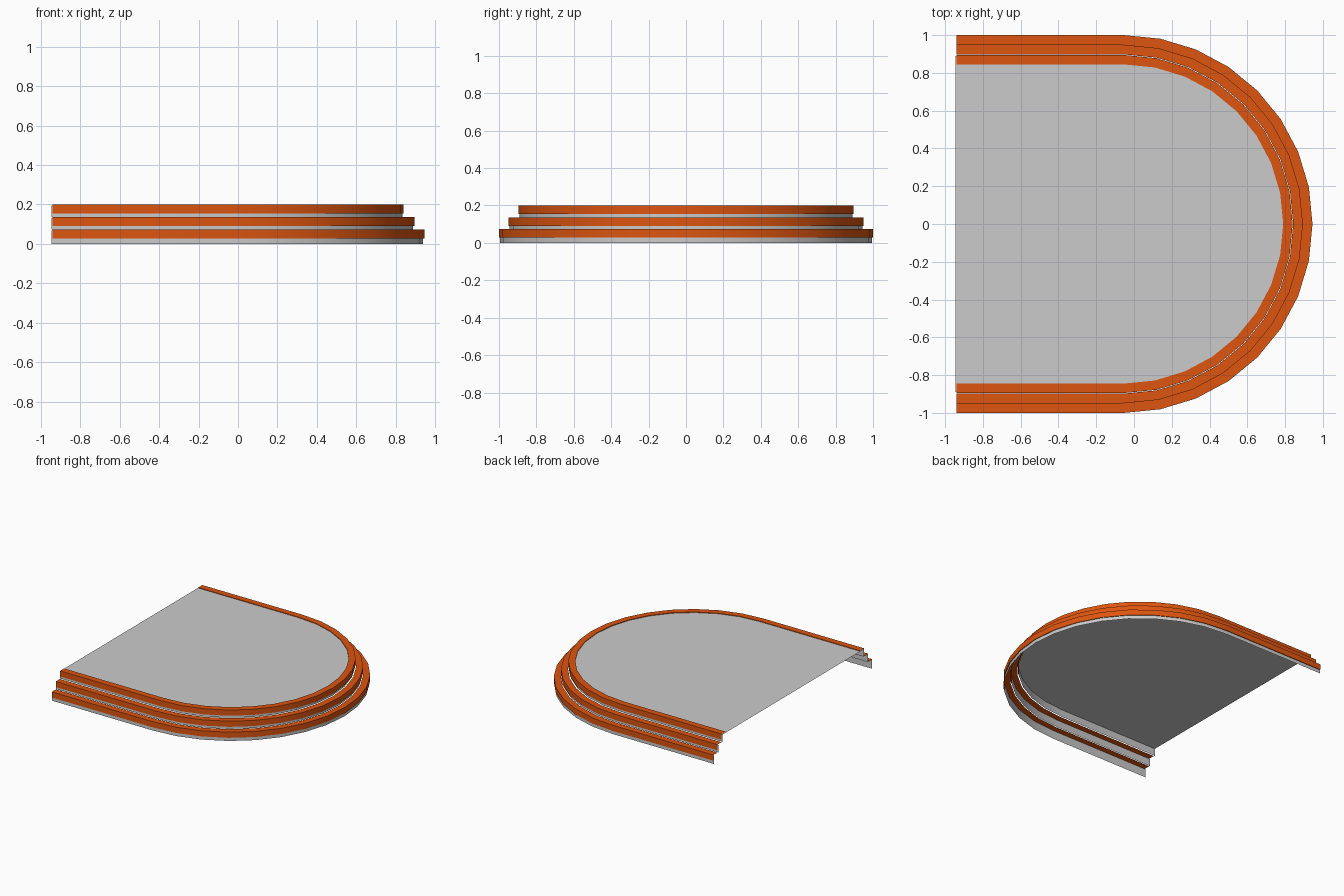
import bpy
import math

if "Cube" in bpy.data.objects:
    bpy.data.objects.remove(bpy.data.objects["Cube"])

CX = -0.055      # centre of the rounded end
SEGMENTS = 16    # facets around the half circle
RISE = 0.0636    # height of one step

orange = bpy.data.materials.new("orange_edge")
orange.diffuse_color = (0.72, 0.09, 0.005, 1)
orange.use_nodes = True
orange.node_tree.nodes["Principled BSDF"].inputs["Base Color"].default_value = orange.diffuse_color


def d_path(r, x_back):
    """Open D outline of half-width r: straight side, half circle, straight side."""
    arc = [(CX + r * math.cos(a), r * math.sin(a))
           for a in (-math.pi / 2 + math.pi * i / SEGMENTS for i in range(SEGMENTS + 1))]
    return [(x_back, -r)] + arc + [(x_back, r)]


def ribbon(name, profile, x_back, material=None, cap=False):
    """Sweep an (r, z) profile, listed bottom to top, along the D outline."""
    verts = [(x, y, z) for r, z in profile for x, y in d_path(r, x_back)]
    n = SEGMENTS + 3
    faces = [(j * n + i, j * n + i + 1, (j + 1) * n + i + 1, (j + 1) * n + i)
             for j in range(len(profile) - 1) for i in range(n - 1)]
    if cap:
        last = (len(profile) - 1) * n
        faces.append(tuple(range(last, last + n)))
    mesh = bpy.data.meshes.new(name)
    mesh.from_pydata(verts, [], faces)
    mesh.shade_smooth()
    mesh.set_sharp_from_angle(angle=math.radians(30))
    if material:
        mesh.materials.append(material)
    obj = bpy.data.objects.new(name, mesh)
    bpy.context.collection.objects.link(obj)
    return obj


outer_radii = (1.0, 0.949, 0.895)
inner_radii = (0.949, 0.898, 0.845)

for k, (outer, inner) in enumerate(zip(outer_radii, inner_radii)):
    top = 0.073 + k * RISE
    riser_r = outer - 0.006
    is_top = k == 2
    # grey riser; the highest one carries the platform floor
    ribbon("platform_floor" if is_top else f"step_riser_{k + 1}",
           [(riser_r, top - 0.073 + (0.009 if k else 0)), (riser_r, top - 0.005)],
           -0.945, cap=is_top)
    # orange tread with overhanging front edge and small lower lip
    ribbon(f"step_edge_{k + 1}",
           [(riser_r, top - 0.045), (outer, top - 0.045), (outer, top), (inner, top)]
           + ([(inner, top - 0.005)] if is_top else []),
           -0.941, orange)
